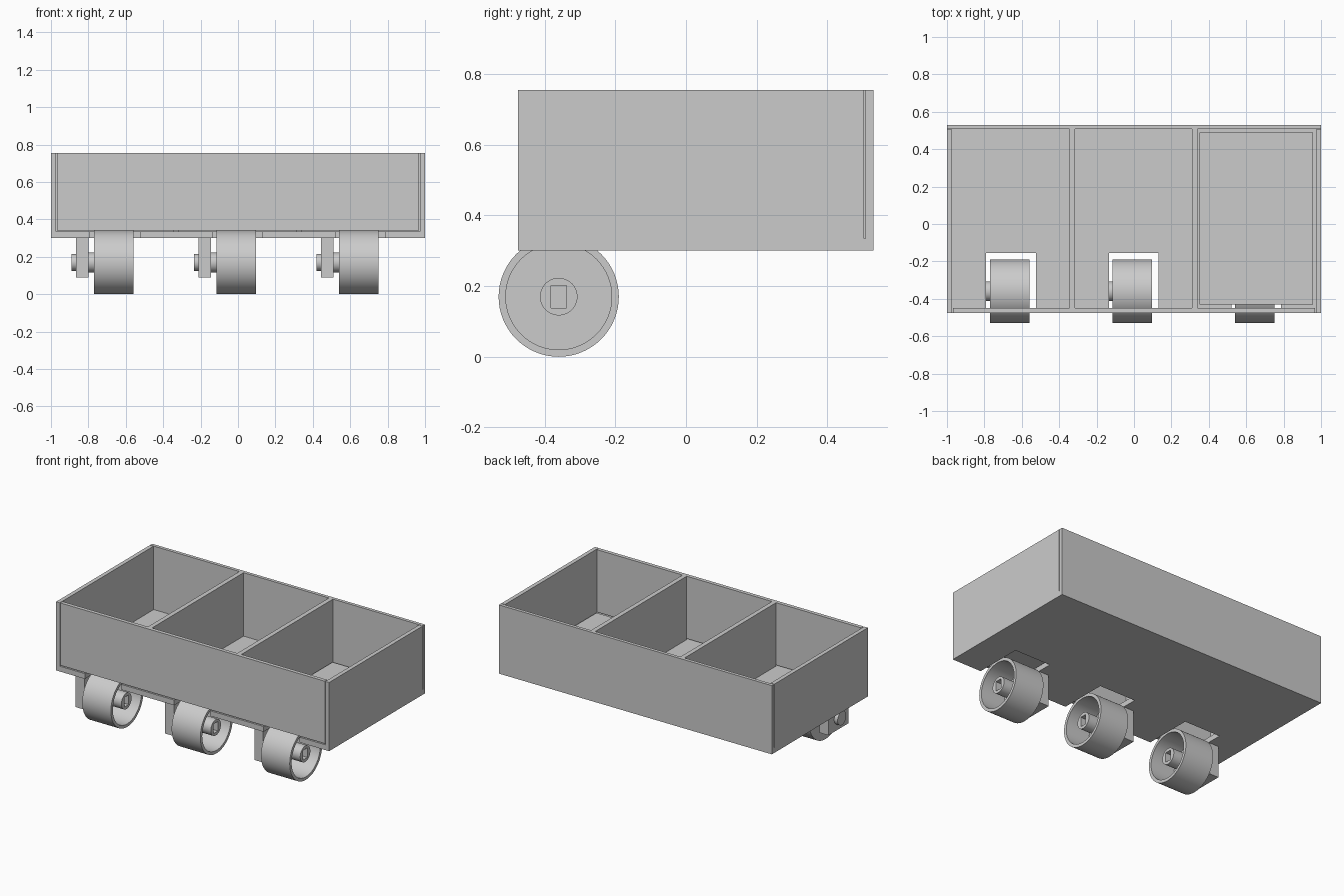
import bpy, bmesh, math
from mathutils import Vector

if "Cube" in bpy.data.objects:
    bpy.data.objects.remove(bpy.data.objects["Cube"])

grey = bpy.data.materials.new("plain_grey")
grey.diffuse_color = (0.6, 0.6, 0.6, 1)
grey.use_nodes = True
grey.node_tree.nodes["Principled BSDF"].inputs["Base Color"].default_value = grey.diffuse_color


def finish(name, bm):
    bmesh.ops.recalc_face_normals(bm, faces=bm.faces)
    me = bpy.data.meshes.new(name)
    bm.to_mesh(me)
    bm.free()
    me.materials.append(grey)
    ob = bpy.data.objects.new(name, me)
    bpy.context.collection.objects.link(ob)
    return ob


def box(name, x0, x1, y0, y1, z0, z1):
    bm = bmesh.new()
    bmesh.ops.create_cube(bm, size=1)
    for v in bm.verts:
        v.co = Vector((x1 if v.co.x > 0 else x0,
                       y1 if v.co.y > 0 else y0,
                       z1 if v.co.z > 0 else z0))
    return finish(name, bm)


def lathe(name, profile, cy, cz, n=64):
    # spin (x, radius) points around an axis along x
    bm = bmesh.new()
    vs = [bm.verts.new((x, cy + r, cz)) for x, r in profile]
    es = [bm.edges.new(p) for p in zip(vs, vs[1:])]
    bmesh.ops.spin(bm, geom=vs + es, cent=(0, cy, cz), axis=(1, 0, 0),
                   angle=math.tau, steps=n, use_duplicate=False)
    bmesh.ops.remove_doubles(bm, verts=bm.verts, dist=1e-5)
    ob = finish(name, bm)
    bpy.ops.object.select_all(action='DESELECT')
    ob.select_set(True)
    bpy.context.view_layer.objects.active = ob
    bpy.ops.object.shade_smooth_by_angle(angle=math.radians(35))
    return ob


F, B = -0.475, 0.53          # box front and back
Z0, ZF, Z1 = 0.30, 0.335, 0.755
STEP = 0.655                 # spacing of compartments and wheels

# floor with three wheel notches open to the front
outline = [(-1, B), (-1, F)]
for i in range(3):
    a, b = -0.79 + i * STEP, -0.525 + i * STEP
    outline += [(a, F), (a, -0.155), (b, -0.155), (b, F)]
outline += [(1, F), (1, B)]
bm = bmesh.new()
face = bm.faces.new([bm.verts.new((x, y, Z0)) for x, y in outline])
up = bmesh.ops.extrude_face_region(bm, geom=[face])
bmesh.ops.translate(bm, vec=(0, 0, ZF - Z0),
                    verts=[g for g in up["geom"] if isinstance(g, bmesh.types.BMVert)])
finish("floor", bm)

# walls, with fine panel gaps
box("back_wall", -1, 1, 0.508, B, ZF, Z1)
box("left_wall", -1, -0.973, F, 0.504, ZF, Z1)
box("right_wall", 0.973, 1, F, 0.504, ZF, Z1)
box("front_wall", -0.969, 0.969, F, -0.45, 0.342, Z1)
for i in range(2):
    x = -0.345 + i * STEP
    box("divider", x, x + 0.03, -0.45, 0.508, ZF, Z1)

# loose plate lying in the right compartment
box("floor_plate", 0.35, 0.957, -0.43, 0.49, 0.34, 0.347)

# wheels with brackets and axles
CY, CZ = -0.36, 0.17
for i in range(3):
    s = i * STEP
    box("wheel_bracket", s - 0.865, s - 0.80, -0.465, -0.255, 0.09, Z0)
    lathe("axle_cap", [(s - 0.89, 0), (s - 0.89, 0.045), (s - 0.865, 0.045), (s - 0.865, 0)], CY, CZ, 32)
    wheel = lathe("wheel", [
        (s - 0.80, 0), (s - 0.80, 0.053), (s - 0.77, 0.053), (s - 0.77, 0.17),
        (s - 0.56, 0.17), (s - 0.56, 0.15), (s - 0.735, 0.15),
        (s - 0.735, 0.053), (s - 0.565, 0.053), (s - 0.565, 0)], CY, CZ)
    # square socket in the hub
    cut = box("socket_cutter", s - 0.68, s - 0.5, CY - 0.0225, CY + 0.0225, CZ - 0.032, CZ + 0.032)
    cut.hide_render = True
    cut.hide_viewport = True
    mod = wheel.modifiers.new("socket", 'BOOLEAN')
    mod.operation = 'DIFFERENCE'
    mod.solver = 'EXACT'
    mod.object = cut
